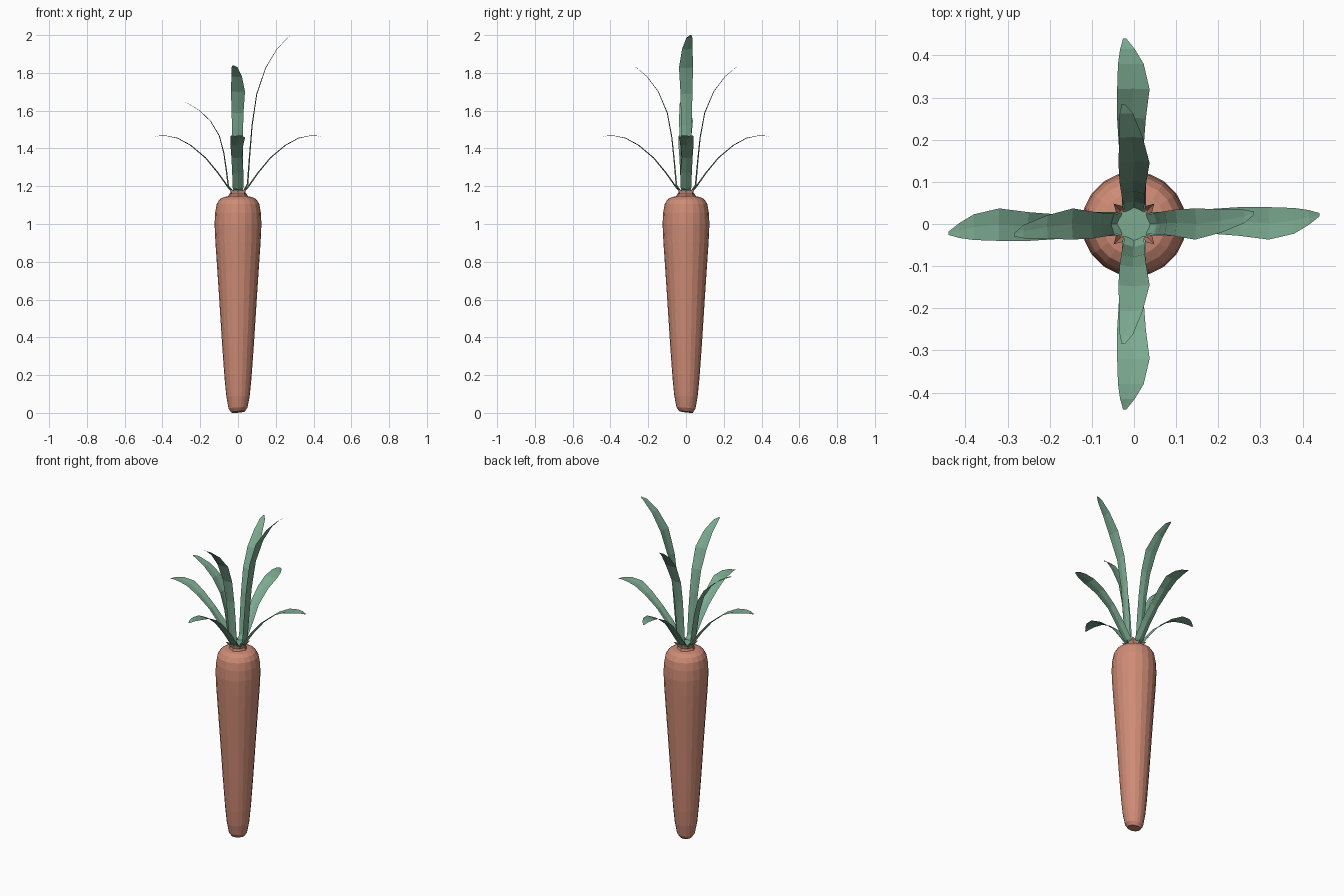
import bpy, bmesh, math

if "Cube" in bpy.data.objects:
    bpy.data.objects.remove(bpy.data.objects["Cube"])


def material(name, rgb):
    m = bpy.data.materials.new(name)
    m.diffuse_color = (*rgb, 1)
    m.use_nodes = True
    m.node_tree.nodes["Principled BSDF"].inputs["Base Color"].default_value = m.diffuse_color
    return m


ORANGE = material("carrot orange", (0.62, 0.26, 0.18))
GREEN = material("leaf green", (0.20, 0.40, 0.28))


def finish(bm, name, mat):
    me = bpy.data.meshes.new(name)
    bm.to_mesh(me)
    bm.free()
    me.materials.append(mat)
    ob = bpy.data.objects.new(name, me)
    bpy.context.collection.objects.link(ob)
    return ob


def bridge(bm, a, b):
    n = len(a)
    for i in range(n):
        bm.faces.new((a[i], a[(i + 1) % n], b[(i + 1) % n], b[i]))


# Root: lathed profile with a slightly lopsided blunt tip
SIDES = 20
profile = [(0.036, 0.005), (0.05, 0.025), (0.062, 0.09), (0.071, 0.18), (0.084, 0.36),
           (0.098, 0.58), (0.110, 0.76), (0.120, 0.91), (0.124, 1.0), (0.121, 1.06),
           (0.113, 1.105), (0.098, 1.13), (0.075, 1.143), (0.05, 1.147)]
bm = bmesh.new()
rings = []
for k, (r, z) in enumerate(profile):
    ring = []
    for i in range(SIDES):
        a = 2 * math.pi * i / SIDES
        dz = 0.005 * math.cos(a + 1) if k < 2 else 0
        ring.append(bm.verts.new((r * math.cos(a), r * math.sin(a), z + dz)))
    rings.append(ring)
for a, b in zip(rings, rings[1:]):
    bridge(bm, a, b)
bm.faces.new(rings[0][::-1])
bm.faces.new(rings[-1])
finish(bm, "carrot_root", ORANGE)

# Collar: short neck flaring into four points between the leaves
bm = bmesh.new()
rings = []
for r0, z0, r1, z1 in [(0.056, 1.14, 0.05, 1.14), (0.045, 1.16, 0.045, 1.16),
                       (0.036, 1.168, 0.068, 1.188)]:
    ring = []
    for i in range(8):
        a = math.pi * i / 4
        r, z = (r1, z1) if i % 2 else (r0, z0)
        ring.append(bm.verts.new((r * math.cos(a), r * math.sin(a), z)))
    rings.append(ring)
for a, b in zip(rings, rings[1:]):
    bridge(bm, a, b)
finish(bm, "collar", ORANGE)

# Green heart where the leaves meet
bm = bmesh.new()
bmesh.ops.create_cone(bm, cap_ends=True, segments=8, radius1=0.035, radius2=0.042,
                      depth=0.03)
bmesh.ops.translate(bm, verts=bm.verts, vec=(0, 0, 1.165))
finish(bm, "leaf_heart", GREEN)

# Leaf stations: distance out, height fraction, left edge, right edge
TALL = [(.02, -.02, .020, -.020), (.047, .04, .025, -.025), (.058, .22, .028, -.026),
        (.072, .42, .030, -.026), (.097, .62, .034, -.029), (.145, .79, .037, -.037),
        (.205, .91, .035, -.021), (.262, .983, .034, .002), (.285, 1, .029, .022)]
LOW = [(.015, -.03, .022, -.022), (.045, .04, .028, -.028), (.105, .33, .031, -.029),
       (.170, .60, .035, -.022), (.250, .83, .040, -.028), (.320, .96, .040, -.037),
       (.380, 1, .038, -.023), (.415, 1, .033, -.002), (.440, .975, .026, .018)]
DIRS = {"right": lambda r, v: (r, v), "left": lambda r, v: (-r, -v),
        "back": lambda r, v: (-v, r), "front": lambda r, v: (-v, -r)}


def leaf(name, stations, height, place):
    bm = bmesh.new()
    rows = []
    for k, (r, h, left, right) in enumerate(stations):
        # The middle rib is sunk along the leaf normal to make a shallow fold
        p = stations[max(k - 1, 0)]
        q = stations[min(k + 1, len(stations) - 1)]
        dr, dz = q[0] - p[0], (q[1] - p[1]) * height
        ln = math.hypot(dr, dz)
        fold = 0.009 * (1 - k / (len(stations) - 1))
        z = 1.18 + h * height
        row = []
        for v, f in ((left, 0), ((left + right) / 2, fold), (right, 0)):
            x, y = place(r + f * dz / ln, v)
            row.append(bm.verts.new((x, y, z - f * dr / ln)))
        rows.append(row)
    for a, b in zip(rows, rows[1:]):
        for i in range(2):
            bm.faces.new((a[i], a[i + 1], b[i + 1], b[i]))
    bm.normal_update()
    for f in bm.faces:
        if f.normal.z < 0:
            f.normal_flip()
    finish(bm, name, GREEN)


# Four low drooping leaves and four upright ones of differing heights
tall_heights = {"right": 0.82, "left": 0.465, "back": 0.66, "front": 0.66}
for side, place in DIRS.items():
    leaf("low_leaf_" + side, LOW, 0.288, place)
    leaf("tall_leaf_" + side, TALL, tall_heights[side], place)
